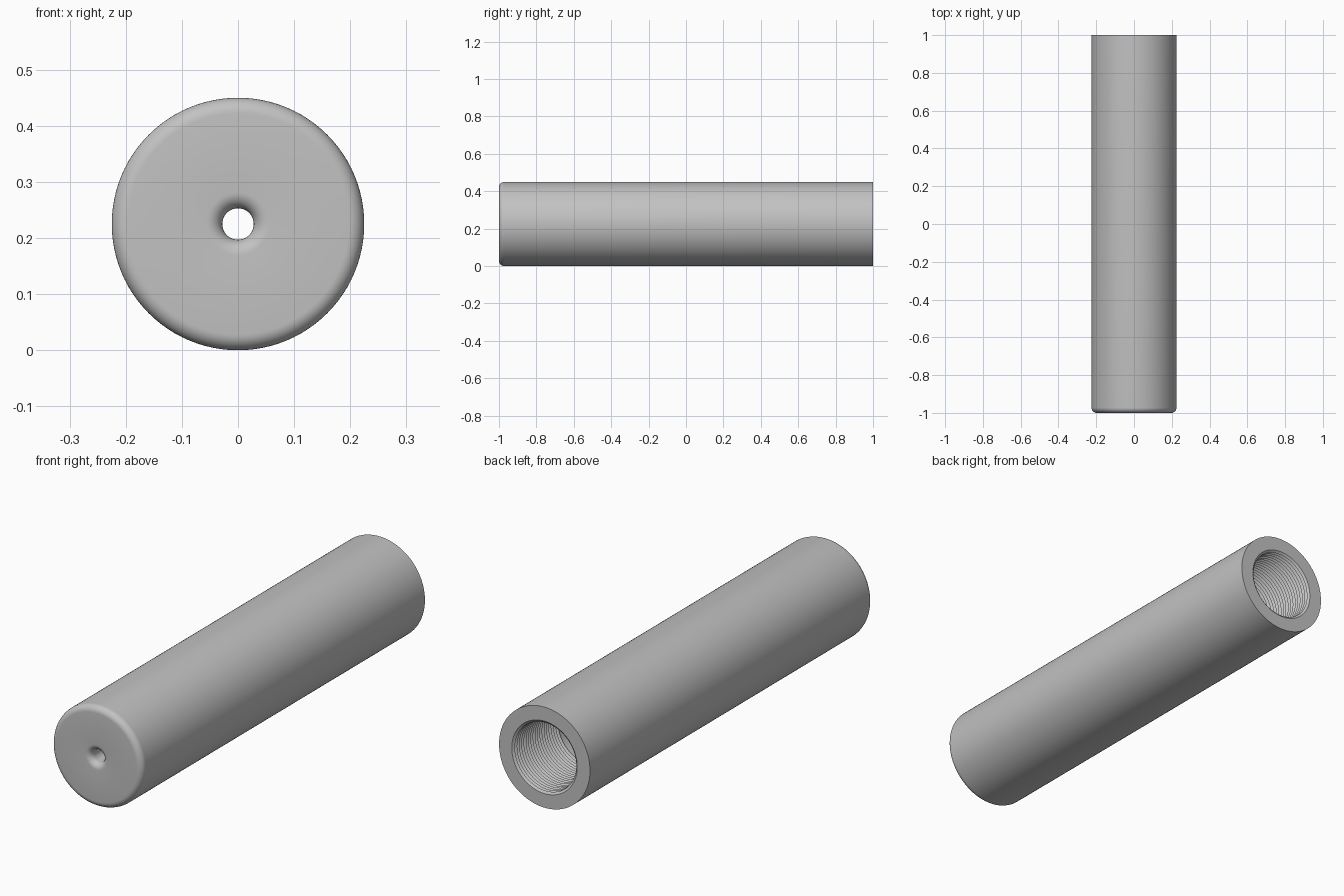
import bpy, bmesh, math
from mathutils import Vector

if "Cube" in bpy.data.objects:
    bpy.data.objects.remove(bpy.data.objects["Cube"])

R = 0.225            # outer radius
HOLE = 0.028         # small front opening
FILLET = 0.028       # rounded front edges
MINOR, MAJOR = 0.152, 0.162   # thread crest and root radii
PITCH, TURNS = 0.016, 20
SEGMENTS = 96

metal = bpy.data.materials.new("grey metal")
metal.use_nodes = True
grey = (0.54, 0.54, 0.54, 1)
metal.diffuse_color = grey
metal.node_tree.nodes["Principled BSDF"].inputs["Base Color"].default_value = grey


def arc(radius, y, start, end, steps=8):
    """Fillet points as (radius, y) pairs."""
    angles = [math.radians(start + (end - start) * i / steps) for i in range(steps + 1)]
    return [(radius + FILLET * math.cos(a), y + FILLET * math.sin(a)) for a in angles]


def lathe(name, profile):
    """Revolve a closed (radius, y) profile about the long axis."""
    bm = bmesh.new()
    verts = [bm.verts.new((r, y, R)) for r, y in profile]
    edges = [bm.edges.new((v, verts[(i + 1) % len(verts)])) for i, v in enumerate(verts)]
    bmesh.ops.spin(bm, geom=verts + edges, cent=Vector((0, 0, R)), axis=Vector((0, 1, 0)),
                   angle=math.tau, steps=SEGMENTS, use_merge=True)
    bmesh.ops.remove_doubles(bm, verts=bm.verts[:], dist=1e-5)
    bmesh.ops.recalc_face_normals(bm, faces=bm.faces[:])
    mesh = bpy.data.meshes.new(name)
    bm.to_mesh(mesh)
    bm.free()
    mesh.materials.append(metal)
    obj = bpy.data.objects.new(name, mesh)
    bpy.context.collection.objects.link(obj)
    bpy.ops.object.select_all(action="DESELECT")
    obj.select_set(True)
    bpy.context.view_layer.objects.active = obj
    bpy.ops.object.shade_smooth_by_angle(angle=math.radians(30))
    return obj


# Rounded outer front edge, then the plain rear rim
profile = arc(R - FILLET, -1 + FILLET, -90, 0)
profile += [(R, 1), (MAJOR, 1)]

# Internal thread ridges running in from the rear
for i in range(TURNS):
    y = 1 - i * PITCH
    profile += [(MINOR, y - PITCH / 2), (MAJOR, y - PITCH)]

# Smooth chamber, front wall and flared centre opening
profile += [(MAJOR, -0.85), (HOLE, -0.85)]
profile += arc(HOLE + FILLET, -1 + FILLET, 180, 270)

lathe("threaded_tube", profile)
